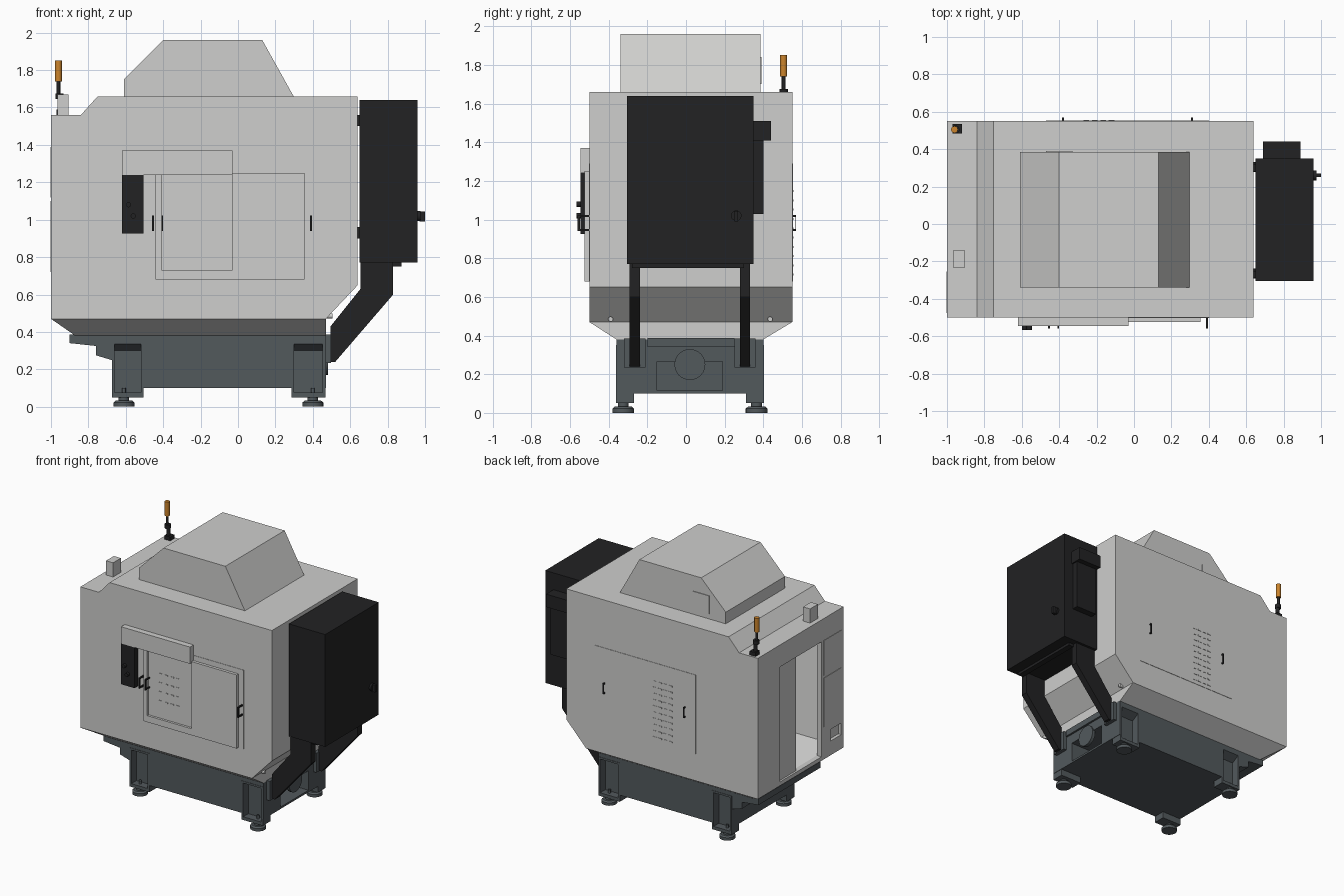
import bpy, bmesh, math
from mathutils import Vector

if "Cube" in bpy.data.objects:
    bpy.data.objects.remove(bpy.data.objects["Cube"])


def mat(name, r, g, b):
    m = bpy.data.materials.new(name)
    m.diffuse_color = (r, g, b, 1)
    m.use_nodes = True
    m.node_tree.nodes["Principled BSDF"].inputs["Base Color"].default_value = m.diffuse_color
    return m


GREY = mat("light_grey_paint", 0.62, 0.62, 0.61)
WHITE = mat("white_interior", 0.78, 0.78, 0.77)
IRON = mat("blue_grey_iron", 0.085, 0.1, 0.108)
BLACK = mat("black_paint", 0.016, 0.016, 0.017)
AMBER = mat("amber_lamp", 0.6, 0.23, 0.025)


def finish(name, bm, m):
    bmesh.ops.recalc_face_normals(bm, faces=bm.faces)
    me = bpy.data.meshes.new(name)
    bm.to_mesh(me)
    bm.free()
    me.materials.append(m)
    ob = bpy.data.objects.new(name, me)
    bpy.context.collection.objects.link(ob)
    return ob


def box(name, x, y, z, m):
    bm = bmesh.new()
    bmesh.ops.create_cube(bm, size=1)
    for v in bm.verts:
        for i, r in enumerate((x, y, z)):
            v.co[i] = r[0] if v.co[i] < 0 else r[1]
    return finish(name, bm, m)


def prism(name, pts, a, b, m, axis="y"):
    """Extrude an (x, z) profile along y, or a (y, z) profile along x."""
    bm = bmesh.new()
    f = bm.faces.new([bm.verts.new((p, a, q) if axis == "y" else (a, p, q)) for p, q in pts])
    ext = bmesh.ops.extrude_face_region(bm, geom=[f])["geom"]
    d = Vector((0, b - a, 0)) if axis == "y" else Vector((b - a, 0, 0))
    bmesh.ops.translate(bm, vec=d, verts=[g for g in ext if isinstance(g, bmesh.types.BMVert)])
    return finish(name, bm, m)


def cyl(name, loc, r, h, m, axis="z", n=24, r2=None):
    """Cylinder starting at loc and running h along the axis."""
    bm = bmesh.new()
    bmesh.ops.create_cone(bm, cap_ends=True, segments=n, radius1=r,
                          radius2=r if r2 is None else r2, depth=h)
    bmesh.ops.translate(bm, vec=(0, 0, h / 2), verts=bm.verts)
    ob = finish(name, bm, m)
    q = Vector({"x": (1, 0, 0), "y": (0, 1, 0), "z": (0, 0, 1)}[axis]).to_track_quat("Z", "Y")
    ob.rotation_euler = q.to_euler()
    ob.location = loc
    bpy.ops.object.select_all(action="DESELECT")
    ob.select_set(True)
    bpy.context.view_layer.objects.active = ob
    bpy.ops.object.shade_smooth_by_angle(angle=math.radians(40))
    return ob


def combine(ob, tool, op="DIFFERENCE"):
    mod = ob.modifiers.new("combine", "BOOLEAN")
    mod.operation, mod.object, mod.solver = op, tool, "EXACT"
    bpy.context.view_layer.update()
    bpy.context.view_layer.objects.active = ob
    bpy.ops.object.modifier_apply(modifier=mod.name)
    bpy.data.objects.remove(tool)


def handle(name, x, y, out):
    """U-shaped grab handle on a wall at y, sticking out by a signed length."""
    for z in (0.94, 1.013):
        box(name + "_post", (x - .005, x + .005), sorted((y, y + out)), (z, z + .01), BLACK)
    box(name + "_grip", (x - .005, x + .005), sorted((y + out, y + out * .8)), (.94, 1.023), BLACK)


# enclosure with hollow work area and left doorway
body = prism("enclosure", [(-1, .47), (-1, 1.56), (-.84, 1.56), (-.75, 1.66), (.64, 1.66),
                           (.64, .65), (.47, .47)], -.5, .55, GREY)
combine(body, box("cavity", (-.96, .35), (-.45, .5), (.5, 1.5), GREY))
combine(body, box("doorway", (-1.1, -.9), (-.23, .28), (.5, 1.39), GREY))
combine(body, box("side_pocket", (-1.1, -.975), (-.47, -.34), (.58, .67), GREY))
body.data.materials.append(WHITE)
for p in body.data.polygons:
    c = p.center
    if -.97 < c.x < .36 and -.46 < c.y < .51 and .49 < c.z < 1.51:
        p.material_index = 1
box("sliding_side_door", (-.985, -.965), (.06, .285), (.5, 1.4), GREY)
for z in ((.72, 1.1), (1.12, 1.39)):
    box("left_access_plate", (-1.003, -.99), (-.475, -.255), z, GREY)

# tapered lower skirt
bm = bmesh.new()
top = [bm.verts.new((x, y, .47)) for x, y in ((-1, -.5), (.47, -.5), (.47, .55), (-1, .55))]
low = [bm.verts.new((x, y, .38)) for x, y in ((-.87, -.36), (.47, -.36), (.47, .4), (-.87, .4))]
bm.faces.new(top)
bm.faces.new(low)
for i in range(4):
    j = (i + 1) % 4
    bm.faces.new((top[i], top[j], low[j], low[i]))
finish("skirt", bm, GREY)
for y in (-.39, .435):
    cyl("drain_plug", (.47, y, .485), .013, .035, GREY, "x", 12)

# roof hood
prism("roof_hood", [(-.61, 1.655), (-.61, 1.75), (-.4, 1.96), (.13, 1.96), (.3, 1.655)],
      -.34, .385, GREY)
box("hood_back_plate", (-.47, -.33), (.38, .39), (1.7, 1.84), GREY)

# front door, frame and top rail
box("front_frame", (-.47, .4), (-.503, -.49), (.68, 1.29), GREY)
door = box("front_door", (-.44, .355), (-.525, -.49), (.68, 1.25), GREY)
combine(door, box("door_recess", (-.41, -.03), (-.6, -.507), (.73, 1.3), GREY))
box("door_rail_cover", (-.62, -.03), (-.545, -.49), (1.24, 1.37), GREY)
for i in range(4):
    for j in range(4):
        x, z = -.32 + i * .05, .86 + j * .07
        box("door_vent", (x, x + .025), (-.511, -.5), (z, z + .008), GREY)
handle("front_left_handle", -.455, -.5, -.06)
handle("front_middle_handle", -.405, -.5, -.06)
handle("front_right_handle", .39, -.5, -.06)

# control panel
box("control_panel", (-.62, -.505), (-.545, -.49), (.925, 1.24), BLACK)
for x, z in ((-.585, 1.08), (-.56, 1.02)):
    cyl("control_knob", (x, -.567, z), .014, .03, BLACK, "y", 16)

# rear service panel with vents
box("rear_panel", (-.47, .4), (.54, .553), (.68, 1.29), GREY)
for i in range(4):
    for j in range(10):
        x, z = -.27 + i * .045, .71 + j * .048
        box("rear_vent", (x, x + .03), (.55, .556), (z, z + .01), GREY)
handle("rear_left_handle", .31, .55, .02)
handle("rear_right_handle", -.38, .55, .02)

# electrical cabinet
box("cabinet", (.65, .96), (-.305, .35), (.77, 1.64), BLACK)
for y in (-.27, .3):
    for z in (.9, 1.5):
        box("cabinet_mount", (.63, .66), (y - .02, y + .02), (z, z + .06), BLACK)
box("cabinet_fan_top", (.69, .89), (.34, .44), (1.41, 1.51), BLACK)
box("cabinet_fan_unit", (.7, .88), (.34, .4), (1.03, 1.42), BLACK)
cyl("cabinet_switch_base", (.955, .26, 1.02), .027, .02, BLACK, "x")
box("cabinet_switch_grip", (.97, 1.0), (.25, .27), (.99, 1.045), BLACK)
box("cabinet_drain", (.83, .875), (-.28, .3), (.75, .775), BLACK)
for y in (-.265, .305):
    prism("cabinet_leg", [(.655, .775), (.83, .775), (.83, .6), (.52, .24), (.495, .24),
                          (.495, .43), (.655, .63)], y - .026, y + .026, BLACK)
    box("leg_mount_plate", (.46, .497), (y - .055, y + .055), (.235, .385), IRON)

# cast base with hollow corner pillars and end channel
base = box("base", (-.67, .47), (-.36, .4), (.1, .385), IRON)
for x0, x1 in ((-.673, -.505), (.285, .467)):
    for s, y in ((1, -.36), (-1, .4)):
        combine(base, box("pillar", (x0, x1), sorted((y - s * .003, y + s * .09)),
                          (.05, .35), IRON), "UNION")
        combine(base, prism("pillar_pocket", [(y - s * .02, .075), (y - s * .02, .345),
                                              (y + s * .06, .3), (y + s * .06, .075)],
                            x0 + .014, x1 - .014, IRON, "x"))
        cx = -.61 if x0 < 0 else .4
        cy = y + s * .035
        cyl("foot_pad", (cx, cy, 0), .056, .022, IRON)
        cyl("foot_collar", (cx, cy, .022), .056, .01, IRON, r2=.045)
        cyl("foot_stem", (cx, cy, .03), .028, .025, IRON)
        cyl("foot_bolt", (cx, cy, .05), .01, .05, IRON, n=12)
combine(base, box("end_channel", (.3, .6), (-.15, .19), (.115, .265), IRON))
cyl("coolant_outlet", (.455, .02, .25), .08, .025, IRON, "x")
prism("left_tray", [(-.9, .387), (-.9, .34), (-.76, .325), (-.76, .275), (-.66, .245),
                    (-.66, .387)], -.36, .4, IRON)
box("right_ledge", (.46, .485), (-.2, .25), (.34, .387), IRON)

# signal lamp and roof box
box("lamp_base", (-.97, -.92), (.485, .535), (1.555, 1.59), BLACK)
cyl("lamp_bracket", (-.95, .505, 1.59), .014, .06, BLACK, n=16)
cyl("lamp_joint", (-.955, .505, 1.645), .022, .03, BLACK, n=16)
cyl("lamp_pole", (-.96, .505, 1.67), .01, .07, BLACK, n=16)
cyl("lamp", (-.96, .505, 1.74), .018, .11, AMBER)
box("roof_box", (-.965, -.905), (-.235, -.14), (1.555, 1.67), GREY)
